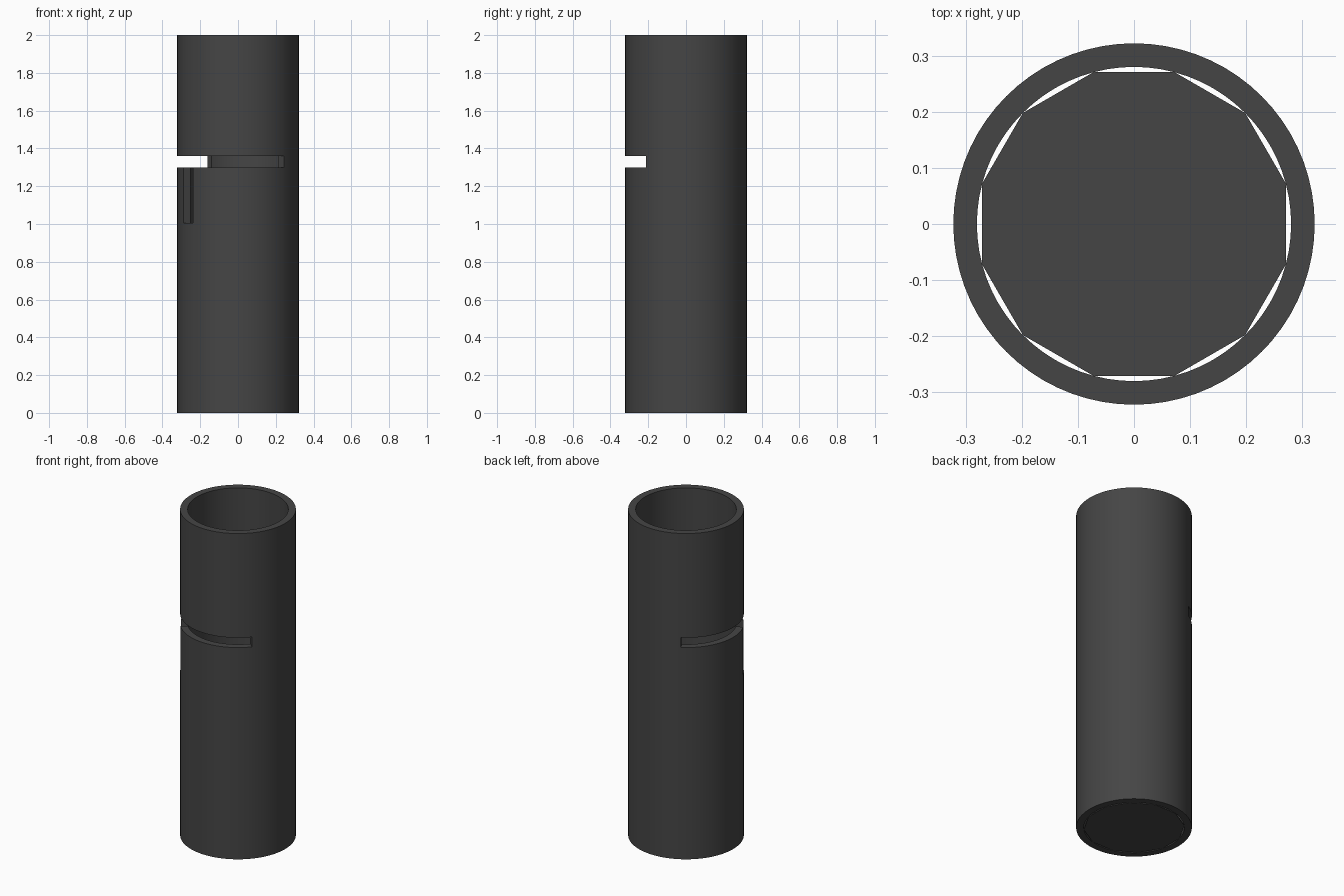
import bpy, bmesh, math

if "Cube" in bpy.data.objects:
    bpy.data.objects.remove(bpy.data.objects["Cube"])

R_OUT, R_IN = 0.322, 0.28

metal = bpy.data.materials.new("dark grey metal")
metal.diffuse_color = (0.06, 0.06, 0.06, 1)
metal.use_nodes = True
metal.node_tree.nodes["Principled BSDF"].inputs["Base Color"].default_value = metal.diffuse_color

# Angular and height divisions, including the exact slot borders
angles = sorted(set(range(0, 360, 5)) | {206, 222, 319})
levels = [0, 1.005, 1.30, 1.36, 2.0]
N, M = len(angles), len(levels) - 1


def solid(i, j):
    """True where the tube wall is present, False inside the L-shaped slot."""
    if not 0 <= j < M:
        return False
    a = angles[i % N]
    if j == 2:
        return not 120 <= a < 319      # horizontal slot
    if j == 1:
        return not 206 <= a < 222      # vertical slot below it
    return True


def finish(name, bm):
    bmesh.ops.recalc_face_normals(bm, faces=bm.faces)
    mesh = bpy.data.meshes.new(name)
    bm.to_mesh(mesh)
    bm.free()
    mesh.materials.append(metal)
    ob = bpy.data.objects.new(name, mesh)
    bpy.context.collection.objects.link(ob)
    bpy.ops.object.select_all(action='DESELECT')
    ob.select_set(True)
    bpy.context.view_layer.objects.active = ob
    bpy.ops.object.shade_smooth_by_angle(angle=math.radians(30))
    return ob


# Slotted tube: walls of each solid cell, closed where a neighbour is missing
bm = bmesh.new()
cache = {}


def v(i, j, r):
    key = (i % N, j, r)
    if key not in cache:
        a = math.radians(angles[i % N])
        cache[key] = bm.verts.new((r * math.cos(a), r * math.sin(a), levels[j]))
    return cache[key]


def ribbon(p, q):
    bm.faces.new((v(*p, R_OUT), v(*q, R_OUT), v(*q, R_IN), v(*p, R_IN)))


for i in range(N):
    for j in range(M):
        if not solid(i, j):
            continue
        for r in (R_OUT, R_IN):
            bm.faces.new((v(i, j, r), v(i + 1, j, r), v(i + 1, j + 1, r), v(i, j + 1, r)))
        if not solid(i, j - 1):
            ribbon((i, j), (i + 1, j))
        if not solid(i, j + 1):
            ribbon((i, j + 1), (i + 1, j + 1))
        if not solid(i - 1, j):
            ribbon((i, j), (i, j + 1))
        if not solid(i + 1, j):
            ribbon((i + 1, j), (i + 1, j + 1))
finish("slotted_tube", bm)

# Twelve-sided floor plate closing the bottom
bm = bmesh.new()
ring = [bm.verts.new((R_IN * math.cos(math.radians(15 + 30 * k)),
                      R_IN * math.sin(math.radians(15 + 30 * k)), 0.0)) for k in range(12)]
plate = bm.faces.new(ring)
top = bmesh.ops.extrude_face_region(bm, geom=[plate])
bmesh.ops.translate(bm, vec=(0, 0, 0.005),
                    verts=[g for g in top["geom"] if isinstance(g, bmesh.types.BMVert)])
finish("floor_plate", bm)
